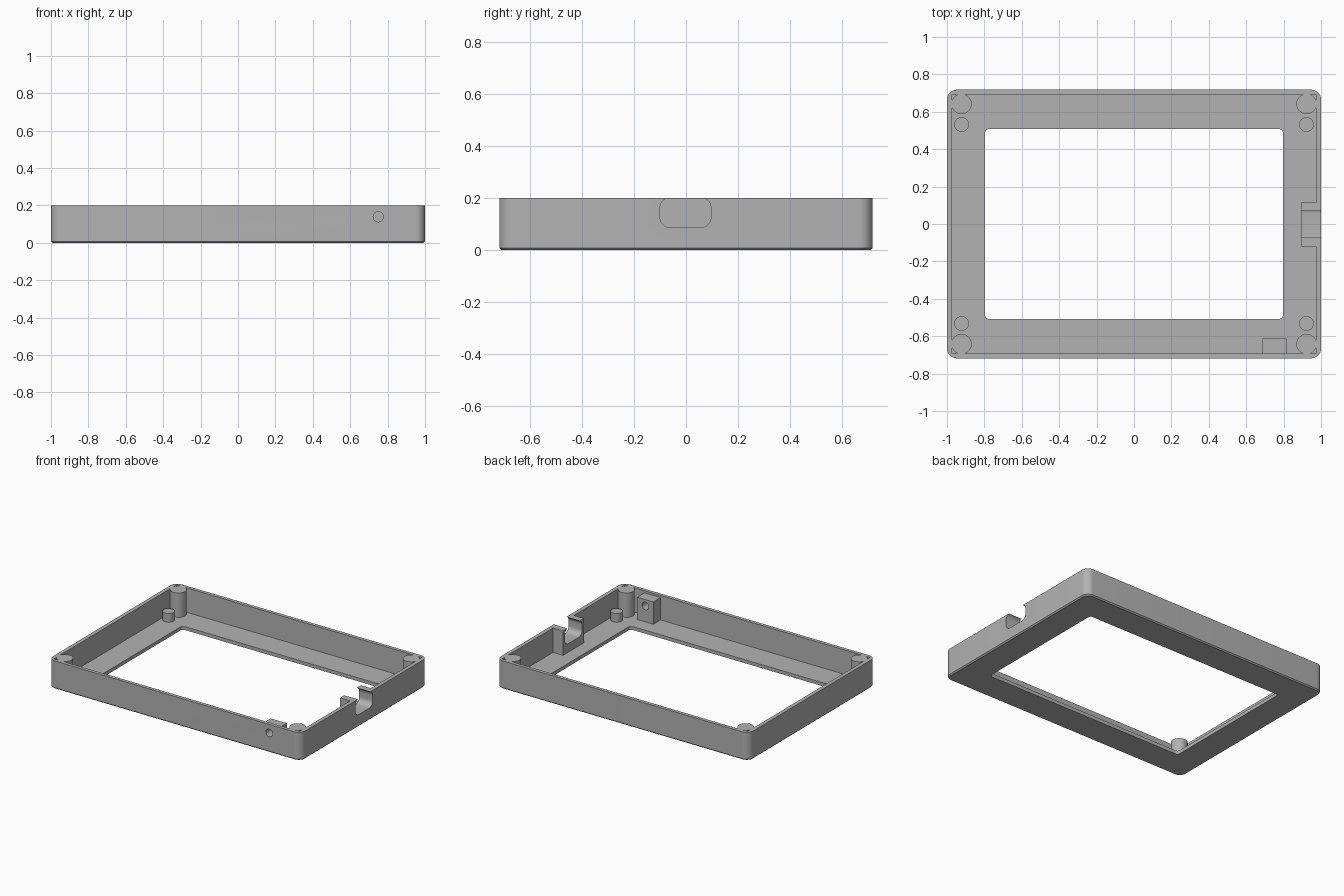
import bpy
import bmesh
import math
from mathutils import Matrix

cube = bpy.data.objects.get("Cube")
if cube:
    bpy.data.objects.remove(cube, do_unlink=True)

# Overall dimensions
HALF_X, HALF_Y, HEIGHT = 1.0, 0.718, 0.2
WALL, FLOOR, EPS = 0.028, 0.025, 0.05

grey = bpy.data.materials.new("grey plastic")
grey.use_nodes = True
colour = (0.45, 0.45, 0.45, 1)
grey.diffuse_color = colour
grey.node_tree.nodes["Principled BSDF"].inputs["Base Color"].default_value = colour


def to_object(name, bm):
    bmesh.ops.recalc_face_normals(bm, faces=bm.faces)
    mesh = bpy.data.meshes.new(name)
    bm.to_mesh(mesh)
    bm.free()
    mesh.materials.append(grey)
    obj = bpy.data.objects.new(name, mesh)
    bpy.context.collection.objects.link(obj)
    return obj


def block(name, low, high, radius=0, axis=2, chamfer=0):
    """Box between two corners; edges along one axis rounded, underside chamfered."""
    bm = bmesh.new()
    bmesh.ops.create_cube(bm, size=1)
    for v in bm.verts:
        v.co = [(a + b) / 2 + c * (b - a) for a, b, c in zip(low, high, v.co)]
    if radius:
        edges = [e for e in bm.edges
                 if abs((e.verts[0].co - e.verts[1].co).normalized()[axis]) > 0.9]
        bmesh.ops.bevel(bm, geom=edges, offset=radius, segments=10,
                        profile=0.5, affect='EDGES')
    if chamfer:
        edges = [e for e in bm.edges if all(v.co.z < low[2] + 1e-5 for v in e.verts)]
        bmesh.ops.bevel(bm, geom=edges, offset=chamfer, segments=1, affect='EDGES')
    return to_object(name, bm)


def cylinder(name, centre, radius, depth, along_y=False):
    bm = bmesh.new()
    bmesh.ops.create_cone(bm, cap_ends=True, segments=48,
                          radius1=radius, radius2=radius, depth=depth)
    if along_y:
        bmesh.ops.rotate(bm, verts=bm.verts, matrix=Matrix.Rotation(math.pi / 2, 3, 'X'))
    bmesh.ops.translate(bm, verts=bm.verts, vec=centre)
    return to_object(name, bm)


def combine(target, tool, operation):
    """Apply a boolean with the tool, then remove the tool."""
    tool.hide_render = True
    mod = target.modifiers.new("combine", 'BOOLEAN')
    mod.operation, mod.object, mod.solver = operation, tool, 'EXACT'
    bpy.ops.object.select_all(action='DESELECT')
    bpy.context.view_layer.objects.active = target
    target.select_set(True)
    bpy.ops.object.modifier_apply(modifier=mod.name)
    bpy.data.objects.remove(tool, do_unlink=True)


# Open tray with rounded corners and a chamfered underside
frame = block("bezel_frame", (-HALF_X, -HALF_Y, 0), (HALF_X, HALF_Y, HEIGHT), 0.052, 2, 0.008)
inner_x, inner_y = HALF_X - WALL, HALF_Y - WALL + 0.003
combine(frame, block("cavity", (-inner_x, -inner_y, FLOOR),
                     (inner_x, inner_y, HEIGHT + EPS)), 'DIFFERENCE')

# Display window
combine(frame, block("window", (-0.796, -0.507, -EPS), (0.796, 0.507, FLOOR + EPS),
                     0.02), 'DIFFERENCE')

# Tall corner posts flush with the rim, and short locating pegs beside them
for sx in (-1, 1):
    for sy in (-1, 1):
        for name, y, radius, top in (("corner_post", 0.642, 0.054, HEIGHT),
                                     ("short_peg", 0.532, 0.039, 0.088)):
            base = FLOOR / 2
            post = cylinder(name, (sx * 0.922, sy * y, (base + top) / 2), radius, top - base)
            combine(frame, post, 'UNION')

# Port housing on the side wall, with a rounded slot open at the top
combine(frame, block("port_housing", (0.893, -0.12, FLOOR / 2), (0.985, 0.116, HEIGHT)), 'UNION')
combine(frame, block("port_slot", (0.85, -0.1, 0.087), (1 + EPS, 0.096, 0.202),
                     0.04, 0), 'DIFFERENCE')

# Socket block on the front wall, bored through
combine(frame, block("socket_block", (0.687, -0.705, FLOOR / 2), (0.815, -0.611, 0.185)), 'UNION')
combine(frame, cylinder("socket_bore", (0.75, -0.66, 0.139), 0.027, 0.25, True), 'DIFFERENCE')

# Smooth the round surfaces, keep the edges crisp
frame.select_set(True)
bpy.context.view_layer.objects.active = frame
bpy.ops.object.shade_smooth_by_angle(angle=math.radians(30))
